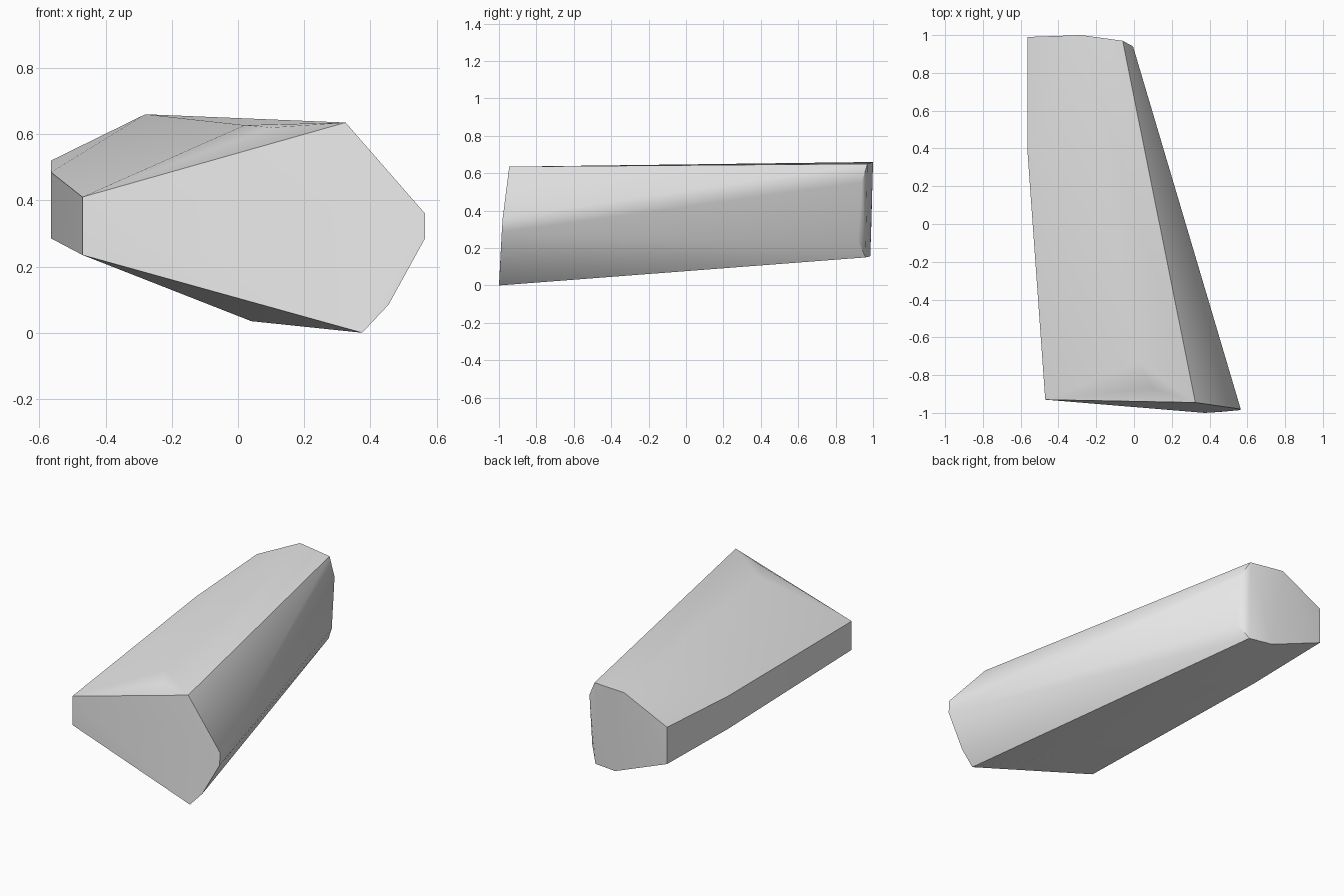
import bpy, bmesh, math

cube = bpy.data.objects.get("Cube")
if cube:
    bpy.data.objects.remove(cube, do_unlink=True)

# Pale grey stone
stone = bpy.data.materials.new("pale_grey_stone")
stone.use_nodes = True
grey = (0.8, 0.8, 0.8, 1)
stone.diffuse_color = grey
stone.node_tree.nodes["Principled BSDF"].inputs["Base Color"].default_value = grey

# Broad front end
front_end = [(-.47, -.93, .235), (-.47, -.93, .41), (.325, -.945, .635),
             (.565, -.98, .36), (.565, -.985, .285), (.455, -.995, .085),
             (.375, -1, 0)]
# Narrow back end
back_end = [(-.565, .99, .52), (-.28, 1, .66), (-.06, .97, .65),
            (-.005, .94, .55), (-.01, .92, .24), (-.06, .96, .15),
            (-.21, .985, .155), (-.565, .99, .295)]
# Bend along the left side, and chipped corners above and below the front
left_bend = [(-.565, .4, .485), (-.565, .4, .285)]
chips = [(.1, -.87, .62), (.02, -.73, .627), (.04, -.65, .035)]

# Faceted block wrapped around the corner points
bm = bmesh.new()
for p in front_end + back_end + left_bend + chips:
    bm.verts.new(p)
hull = bmesh.ops.convex_hull(bm, input=bm.verts[:])
loose = [v for v in bm.verts if not v.link_faces]
bmesh.ops.delete(bm, geom=loose, context='VERTS')
bmesh.ops.dissolve_limit(bm, angle_limit=math.radians(1),
                         verts=bm.verts[:], edges=bm.edges[:])
bmesh.ops.recalc_face_normals(bm, faces=bm.faces[:])

mesh = bpy.data.meshes.new("stone_block")
bm.to_mesh(mesh)
bm.free()
mesh.materials.append(stone)
block = bpy.data.objects.new("stone_block", mesh)
bpy.context.collection.objects.link(block)

# Smooth gentle facets, keep the hard edges
bpy.ops.object.select_all(action='DESELECT')
block.select_set(True)
bpy.context.view_layer.objects.active = block
bpy.ops.object.shade_smooth_by_angle(angle=math.radians(30))
